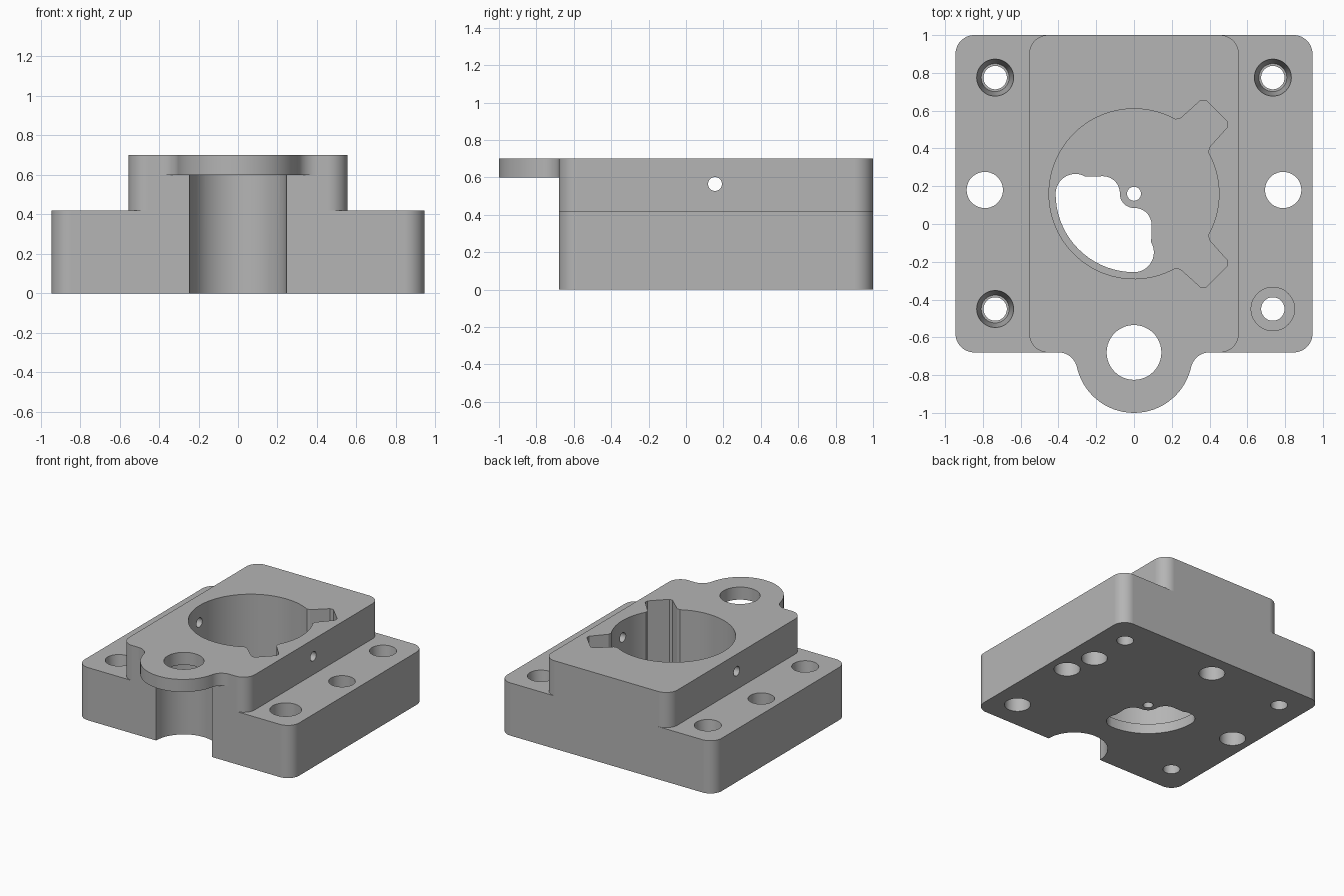
import bpy, bmesh
from math import radians, sin, cos, pi
from mathutils import Matrix, Vector

cube = bpy.data.objects.get("Cube")
if cube:
    bpy.data.objects.remove(cube, do_unlink=True)

metal = bpy.data.materials.new("plain_grey_metal")
metal.use_nodes = True
grey = (0.46, 0.46, 0.46, 1)
metal.diffuse_color = grey
metal.node_tree.nodes["Principled BSDF"].inputs["Base Color"].default_value = grey

FRONT, BACK, HALF_W = -0.68, 1.0, 0.945
BASE_TOP, TOP, TAB_Z, FLOOR = 0.42, 0.70, 0.60, 0.08
BORE = Vector((0, 0.16))          # centre of the main pocket


def arc(cx, cy, r, a, b, step=5):
    n = max(2, round(abs(b - a) / step))
    angles = [radians(a + (b - a) * i / n) for i in range(n + 1)]
    return [(cx + r * cos(t), cy + r * sin(t)) for t in angles]


def rounded_rect(half_w, y0, y1, r):
    w = half_w - r
    return (arc(w, y0 + r, r, -90, 0) + arc(w, y1 - r, r, 0, 90)
            + arc(-w, y1 - r, r, 90, 180) + arc(-w, y0 + r, r, 180, 270))


def make_object(name, bm):
    bmesh.ops.recalc_face_normals(bm, faces=bm.faces)
    mesh = bpy.data.meshes.new(name)
    bm.to_mesh(mesh)
    bm.free()
    ob = bpy.data.objects.new(name, mesh)
    bpy.context.collection.objects.link(ob)
    return ob


def prism(name, outline, z0, z1):
    bm = bmesh.new()
    pts = []
    for p in map(Vector, outline):
        if not pts or (p - pts[-1]).length > 1e-4:
            pts.append(p)
    if (pts[0] - pts[-1]).length < 1e-4:
        pts.pop()
    face = bm.faces.new([bm.verts.new((p.x, p.y, z0)) for p in pts])
    new = bmesh.ops.extrude_face_region(bm, geom=[face])["geom"]
    verts = [v for v in new if isinstance(v, bmesh.types.BMVert)]
    bmesh.ops.translate(bm, verts=verts, vec=(0, 0, z1 - z0))
    return make_object(name, bm)


def cone(name, x, y, z0, z1, r0, r1=None, matrix=None):
    bm = bmesh.new()
    place = matrix or Matrix.Translation((x, y, (z0 + z1) / 2))
    bmesh.ops.create_cone(bm, cap_ends=True, segments=48, radius1=r0,
                          radius2=r0 if r1 is None else r1, depth=z1 - z0, matrix=place)
    return make_object(name, bm)


def combine(body, tool, operation="DIFFERENCE"):
    mod = body.modifiers.new("combine", "BOOLEAN")
    mod.operation, mod.solver, mod.object = operation, "EXACT", tool
    bpy.context.view_layer.objects.active = body
    bpy.ops.object.modifier_apply(modifier=mod.name)
    bpy.data.objects.remove(tool, do_unlink=True)


# Base flange with the raised central block
housing = prism("housing", rounded_rect(HALF_W, FRONT, BACK, 0.1), 0, BASE_TOP)
housing.data.materials.append(metal)
combine(housing, prism("block", rounded_rect(0.555, FRONT, BACK, 0.1), 0.2, TOP), "UNION")

# Half-round recess in the front, then the filleted tab above it
combine(housing, cone("recess", 0, FRONT, -0.1, TAB_Z, 0.245))
fillet = arc(-0.4, FRONT - 0.1, 0.1, 90, 13)
left_side = [(-0.4, FRONT + 0.18)] + fillet
tab = (left_side + arc(0, FRONT - 0.01, 0.31, 194, 346)
       + [(-x, y) for x, y in reversed(left_side)])
combine(housing, prism("tab", tab, TAB_Z, TOP), "UNION")
combine(housing, cone("tab_hole", 0, FRONT, 0.5, 0.8, 0.145))


# Main pocket: round bore with two diagonal keyways
def keyway(angle):
    rot = Matrix.Rotation(radians(angle), 2)
    side = [(0.455, 0.108), (0.60, 0.1), (0.62, 0.08)]
    pts = [(u, -v) for u, v in side] + list(reversed(side))
    return [tuple(BORE + rot @ Vector(p)) for p in pts]


pocket = (arc(*BORE, 0.45, -29, 29, 4) + keyway(45)
          + arc(*BORE, 0.45, 61, 299, 4) + keyway(-45))
combine(housing, prism("pocket", pocket, FLOOR, 0.9))

# Kidney opening in the pocket floor, symmetric about the diagonal
half = (arc(0, 0, 0.415, 225, 180) + arc(-0.31, 0, 0.105, 180, 60)
        + arc(-0.165, 0.003, 0.09, 90, 0) + arc(0, 0, 0.075, 180, 225))
half = half + [(v, u) for u, v in reversed(half)]
kidney = [(u + BORE.x, v + BORE.y) for u, v in half]
combine(housing, prism("kidney", kidney, -0.1, 0.2))
combine(housing, cone("pivot_hole", *BORE, -0.1, 0.2, 0.037))

# Cross hole through both block walls
across = Matrix.Translation((0, 0.155, 0.565)) @ Matrix.Rotation(pi / 2, 4, "Y")
combine(housing, cone("cross_hole", 0, 0, -0.8, 0.8, 0.037, matrix=across))

# Corner holes: through bore, three with a tapered mouth
for x, y in ((-0.735, 0.775), (0.735, 0.775), (-0.735, -0.45)):
    combine(housing, cone("bolt_hole", x, y, -0.1, 0.5, 0.062))
    combine(housing, cone("taper", x, y, 0.2, BASE_TOP + 0.01, 0.074, 0.099))

# Fourth corner hole, counterbored on both sides
combine(housing, cone("bolt_hole", 0.735, -0.45, -0.1, 0.5, 0.062))
combine(housing, cone("upper_bore", 0.735, -0.45, 0.28, 0.5, 0.115))
combine(housing, cone("lower_bore", 0.735, -0.45, -0.1, 0.15, 0.095))

# Side dowel holes through the flange, blind holes underneath
for side in (-1, 1):
    combine(housing, cone("dowel_hole", side * 0.79, 0.18, -0.1, 0.5, 0.096))
for x, y in ((0.74, 0.43), (-0.06, 0.815)):
    combine(housing, cone("blind_hole", x, y, -0.1, 0.25, 0.095))

# Smooth curved walls, crisp edges
bpy.ops.object.select_all(action="DESELECT")
housing.select_set(True)
bpy.context.view_layer.objects.active = housing
bpy.ops.object.shade_smooth_by_angle(angle=radians(30))
normals = housing.modifiers.new("flat_face_normals", "WEIGHTED_NORMAL")
normals.keep_sharp = True
